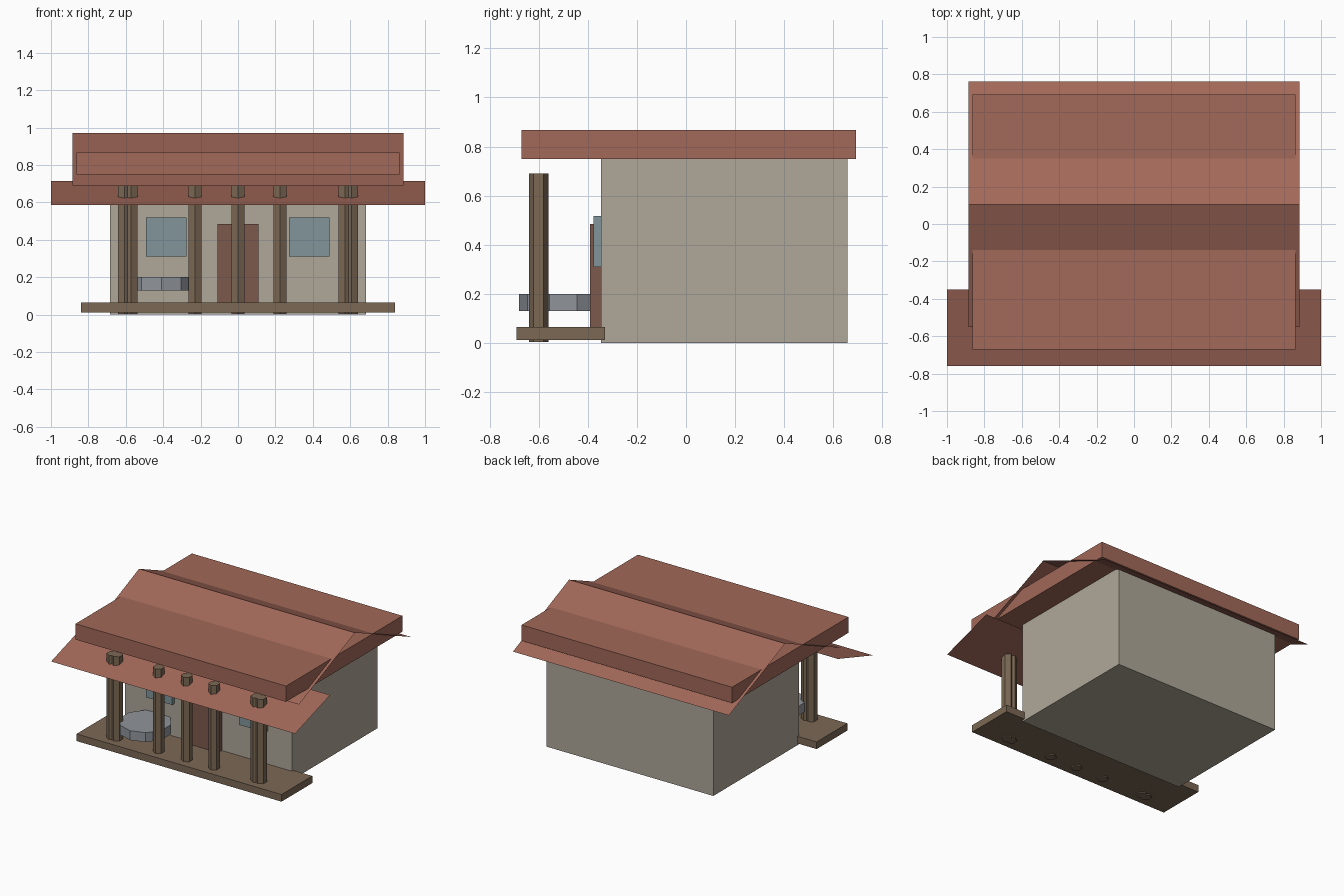
import bpy

if "Cube" in bpy.data.objects:
    bpy.data.objects.remove(bpy.data.objects["Cube"])


def material(name, rgb):
    m = bpy.data.materials.new(name)
    m.diffuse_color = (*rgb, 1)
    m.use_nodes = True
    m.node_tree.nodes["Principled BSDF"].inputs["Base Color"].default_value = m.diffuse_color
    return m


ROOF = material("roof_red", (0.36, 0.14, 0.10))
WALL = material("plaster", (0.43, 0.39, 0.32))
WOOD = material("timber", (0.20, 0.14, 0.09))
DOOR = material("door_brown", (0.20, 0.10, 0.075))
GLASS = material("glass", (0.22, 0.30, 0.33))
STONE = material("stone", (0.28, 0.30, 0.33))


def box(name, x, y, z, mat):
    """Box from (min, max) ranges on each axis."""
    bpy.ops.mesh.primitive_cube_add(size=1, location=[sum(r) / 2 for r in (x, y, z)])
    o = bpy.context.object
    o.name = name
    o.scale = [r[1] - r[0] for r in (x, y, z)]
    o.data.materials.append(mat)


def drum(name, sides, radius, x, y, z, mat):
    """Upright flat-sided cylinder between two heights."""
    bpy.ops.mesh.primitive_cylinder_add(vertices=sides, radius=radius, depth=z[1] - z[0],
                                        location=(x, y, sum(z) / 2))
    o = bpy.context.object
    o.name = name
    o.data.materials.append(mat)


def sheet(name, half_width, profile, mat):
    """Thin roof sheet: a (y, z) profile swept across x."""
    verts = [(sx * half_width, y, z) for y, z in profile for sx in (-1, 1)]
    faces = [(2 * i, 2 * i + 1, 2 * i + 3, 2 * i + 2) for i in range(len(profile) - 1)]
    me = bpy.data.meshes.new(name)
    me.from_pydata(verts, [], faces)
    me.materials.append(mat)
    bpy.context.collection.objects.link(bpy.data.objects.new(name, me))


# House body and porch deck
box("house_walls", (-0.684, 0.684), (-0.347, 0.657), (0, 0.755), WALL)
box("porch_deck", (-0.84, 0.84), (-0.69, -0.33), (0.012, 0.065), WOOD)

# Roofs: flat slab, gable sheets through it, sloping porch sheet
box("roof_slab", (-0.863, 0.863), (-0.67, 0.693), (0.75, 0.867), ROOF)
sheet("gable_roof", 0.885, [(-0.55, 0.69), (0.105, 0.972), (0.762, 0.69)], ROOF)
sheet("porch_roof", 1.0, [(-0.76, 0.585), (-0.35, 0.715)], ROOF)

# Hexagonal porch posts, doubled at the ends
for i, x in enumerate((-0.608, -0.572, -0.23, 0, 0.225, 0.572, 0.608)):
    drum(f"porch_post_{i + 1}", 6, 0.04, x, -0.6, (0.004, 0.69), WOOD)

# Door and windows
box("front_door", (-0.11, 0.11), (-0.39, -0.34), (0.06, 0.485), DOOR)
for side, x in (("left", -0.384), ("right", 0.38)):
    box(f"{side}_window", (x - 0.108, x + 0.108), (-0.376, -0.34), (0.31, 0.518), GLASS)

# Round porch table
drum("porch_table", 10, 0.18, -0.41, -0.5, (0.13, 0.2), STONE)
